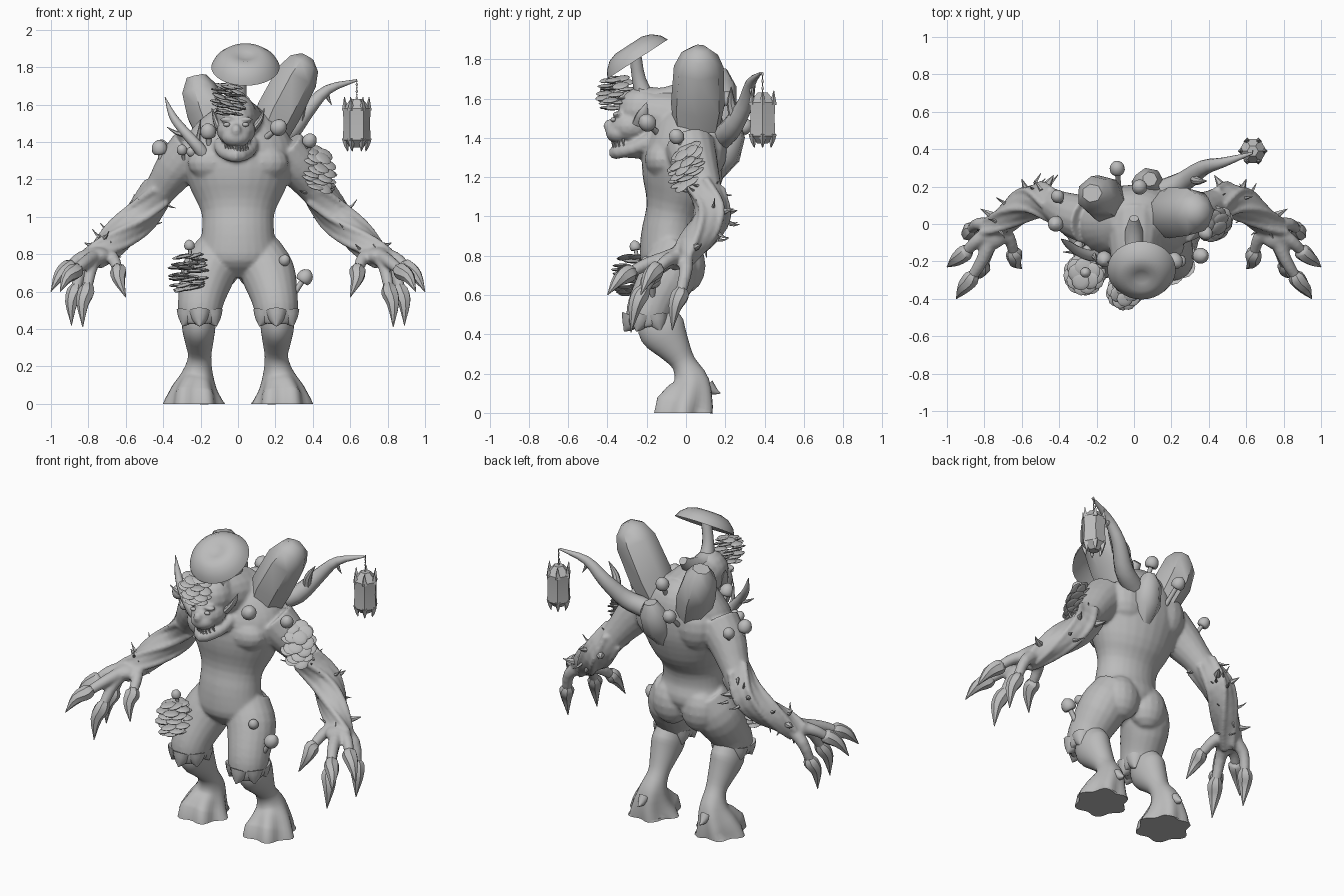
import bpy, bmesh, math, random
from mathutils import Vector, Matrix

random.seed(4)
if "Cube" in bpy.data.objects:
    bpy.data.objects.remove(bpy.data.objects["Cube"])

clay = bpy.data.materials.new("clay_grey")
clay.use_nodes = True
GREY = (0.5, 0.5, 0.5, 1)
clay.diffuse_color = GREY
clay.node_tree.nodes["Principled BSDF"].inputs["Base Color"].default_value = GREY


def finish(bm, name, angle=40):
    """Turn a bmesh into a shaded object."""
    bmesh.ops.recalc_face_normals(bm, faces=bm.faces)
    mesh = bpy.data.meshes.new(name)
    bm.to_mesh(mesh)
    bm.free()
    mesh.materials.append(clay)
    obj = bpy.data.objects.new(name, mesh)
    bpy.context.collection.objects.link(obj)
    bpy.ops.object.select_all(action='DESELECT')
    obj.select_set(True)
    bpy.context.view_layer.objects.active = obj
    bpy.ops.object.shade_smooth_by_angle(angle=math.radians(angle))
    return obj


def sweep(bm, path, segs=16, steps=3, lobes=0, lobe_depth=None):
    """Skin rings along a smoothed path of (x, y, z, rx[, ry])."""
    keys = [Vector(p if len(p) == 5 else (*p, p[3])) for p in path]
    keys = [2 * keys[0] - keys[1]] + keys + [2 * keys[-1] - keys[-2]]
    pts = []
    for a, b, c, d in zip(keys, keys[1:], keys[2:], keys[3:]):
        for i in range(steps):
            t = i / steps
            pts.append(b + (c - a) * t / 2 + (2 * a - 5 * b + 4 * c - d) * t * t / 2
                       + (3 * b - a - 3 * c + d) * t ** 3 / 2)
    pts.append(keys[-2])
    centres = [Vector(p[:3]) for p in pts]
    whole = (centres[-1] - centres[0]).normalized()
    ref = Vector((0, 0, 1)) if abs(whole.y) > .75 else Vector((0, 1, 0))
    rings = []
    for i, p in enumerate(pts):
        tangent = centres[min(i + 1, len(pts) - 1)] - centres[max(i - 1, 0)]
        u = ref.cross(tangent).normalized()
        v = tangent.cross(u).normalized()
        ring = []
        for k in range(segs):
            a = math.tau * k / segs
            wave = 1 + (lobe_depth(centres[i]) * math.cos(lobes * a) if lobes else 0)
            ring.append(bm.verts.new(centres[i] + wave * (u * math.cos(a) * max(p[3], .002)
                                                          + v * math.sin(a) * max(p[4], .002))))
        rings.append(ring)
    for lo, hi in zip(rings, rings[1:]):
        for k in range(segs):
            bm.faces.new((lo[k], lo[k - 1], hi[k - 1], hi[k]))
    bm.faces.new(rings[0])
    bm.faces.new(rings[-1])
    return rings


def blob(bm, centre, size, turn=Matrix(), segs=16):
    m = Matrix.Translation(centre) @ turn.to_4x4() @ Matrix.Diagonal((*size, 1))
    bmesh.ops.create_uvsphere(bm, u_segments=segs, v_segments=segs // 2, radius=1, matrix=m)


def spike(bm, base, tip, radius, segs=6):
    base, tip = Vector(base), Vector(tip)
    mid = base.lerp(tip, .5) + Vector((0, 0, -.1)) * (tip - base).length
    sweep(bm, [(*base, radius), (*mid, radius * .6), (*tip, .001)], segs, 2)


def mirror(points, side):
    return [(p[0] * side, *p[1:]) for p in points]


# Shared limb paths
ARM = [(.24, .02, 1.36, .13), (.33, .05, 1.26, .115), (.425, .1, 1.13, .085), (.52, .13, 1.01, .085),
       (.62, .08, .91, .08), (.71, .01, .83, .066), (.78, -.04, .77, .055)]
PALM = (.73, -.01, .81)
FINGERS = [[(.84, -.09, .78), (.9, -.15, .73), (1.0, -.23, .6)],
           [(.81, -.19, .76), (.87, -.29, .71), (.95, -.4, .6)],
           [(.83, .0, .73), (.87, -.03, .6), (.89, -.07, .42)],
           [(.78, -.14, .74), (.81, -.23, .6), (.83, -.28, .41)],
           [(.67, -.07, .78), (.64, -.16, .71), (.6, -.24, .57)]]

# Body: torso, head, arms and thighs fused into one skin
bm = bmesh.new()
sweep(bm, [(0, -.06, .68, .1, .08), (0, -.07, .78, .21, .16), (0, -.08, .9, .195, .15),
           (0, -.06, 1.02, .195, .145), (0, -.03, 1.14, .25, .19), (0, -.01, 1.28, .3, .215),
           (0, .01, 1.4, .29, .2), (0, .01, 1.5, .22, .17), (0, 0, 1.58, .12, .1)], 28)
sweep(bm, [(0, .06, 1.46, .15), (0, -.08, 1.5, .14), (-.01, -.22, 1.53, .11)])
blob(bm, (-.01, -.22, 1.54), (.11, .125, .12))
blob(bm, (-.01, -.28, 1.46), (.105, .11, .085))
blob(bm, (-.01, -.34, 1.425), (.078, .07, .055))
blob(bm, (-.01, -.39, 1.46), (.028, .03, .035))
blob(bm, (-.01, -.25, 1.335), (.08, .12, .04))
sweep(bm, [(-.09, -.17, 1.39, .045), (-.075, -.27, 1.345, .035), (-.01, -.36, 1.325, .035),
           (.055, -.27, 1.345, .035), (.07, -.17, 1.39, .045)], 10)
for s in (1, -1):
    blob(bm, (-.01 + .05 * s, -.35, 1.52), (.04, .025, .015))
    blob(bm, (.13 * s, -.12, 1.29), (.14, .09, .1))
    blob(bm, (.1 * s, .0, .75), (.12, .1, .14))
    blob(bm, (.14 * s, .11, 1.34), (.13, .1, .15))
    sweep(bm, mirror(ARM, s))
    blob(bm, (PALM[0] * s + .02 * s, PALM[1] - .04, PALM[2] - .02), (.075, .085, .05))
    sweep(bm, mirror([(.1, -.05, .82, .13), (.16, -.09, .7, .145), (.195, -.165, .57, .125),
                      (.205, -.19, .49, .115), (.205, -.185, .44, .1)], s), 20)
    for knuckle, base, tip in FINGERS:
        sweep(bm, mirror([(*PALM, .045), (*knuckle, .035), (*base, .028)], s), 10)
    # Root-like cords wound around the arm
    for k in range(5):
        cord = []
        for i, (x, y, z, r) in enumerate(ARM[2:]):
            a = k * math.tau / 5 + i * .6
            cord.append((x + .7 * r * math.cos(a), y + r * math.sin(a), z + .7 * r * math.cos(a), .02))
        sweep(bm, mirror(cord, s), 8)
body = finish(bm, "body")
remesh = body.modifiers.new("fuse", 'REMESH')
remesh.mode = 'VOXEL'
remesh.voxel_size = .01
remesh.use_smooth_shade = True
soften = body.modifiers.new("soften", 'SMOOTH')
soften.iterations = 4

# Shins with flared, webbed feet standing flat, and ragged knee flaps
for s, side in ((1, "left"), (-1, "right")):
    bm = bmesh.new()
    rings = sweep(bm, mirror([(.235, -.015, 0, .15, .16), (.23, .01, .07, .12, .135), (.215, .025, .16, .082, .095),
                              (.205, -.01, .25, .062, .062), (.207, -.06, .33, .075, .085),
                              (.21, -.12, .42, .09, .12), (.205, -.15, .5, .08, .1)], s), 40, 3, 6,
                  lambda c: .11 * max(0, 1 - c.z / .2))
    for v in rings[0]:
        v.co.z = 0
    for v in rings[1]:
        v.co.z = max(v.co.z, .012)
    spike(bm, (.22 * s, .11, .14), (.22 * s, .175, .1), .035, 8)
    finish(bm, side + "_shin_and_foot", 50)
    bm = bmesh.new()
    for k in range(6):
        a = math.tau * (k + .5) / 6
        dx, dy = math.cos(a), math.sin(a)
        x, y = .205 * s + .075 * dx, -.19 + .08 * dy
        spike(bm, (x, y, .49), (x + .03 * dx, y + .045 * dy, .415), .06, 12)
    finish(bm, side + "_knee_flap")

    # Claws
    bm = bmesh.new()
    for knuckle, base, tip in FINGERS:
        start = Vector(base).lerp(Vector(knuckle), .3)
        mid = Vector(base).lerp(Vector(tip), .4) + Vector((.012, -.01, .01))
        sweep(bm, mirror([(*start, .024), (*base, .045), (*mid, .034), (*tip, .001)], s), 7)
    finish(bm, side + "_claws")

    # Thorns on the arm and elbow
    bm = bmesh.new()
    for x, y, z, r in ARM[2:6]:
        for k in range(5):
            d = Vector((random.uniform(-1, 1), random.uniform(-1, 1), random.uniform(-.4, 1))).normalized()
            c = Vector((x * s, y, z)) + Vector([random.uniform(-.04, .04) for _ in "xyz"])
            spike(bm, c + d * r * .7, c + d * (r + .04), .011, 5)
    spike(bm, (.49 * s, .17, 1.04), (.43 * s, .26, 1.03), .035)
    spike(bm, (.56 * s, .14, 1.03), (.6 * s, .24, 1.04), .03)
    spike(bm, (.73 * s, .03, .85), (.82 * s, .08, .86), .03)
    finish(bm, side + "_thorns")

    # Ear, eye
    bm = bmesh.new()
    sweep(bm, [(-.01 + .09 * s, -.24, 1.47, .02, .035), (.12 * s, -.22, 1.52, .015, .03),
               (.14 * s, -.2, 1.58, .002)], 10)
    finish(bm, side + "_ear")
    bm = bmesh.new()
    blob(bm, (-.01 + .05 * s, -.37, 1.493), (.018, .014, .012))
    finish(bm, side + "_eye")

# Teeth along both jaws
bm = bmesh.new()
for k in range(-4, 5):
    x, y = -.01 + .014 * k, -.375 + .0035 * k * k
    spike(bm, (x, y, 1.4), (x, y, 1.362), .009, 5)
    spike(bm, (x + .006, y + .008, 1.345), (x + .006, y, 1.38), .009, 5)
finish(bm, "teeth")

# Large mushroom on the head
tilt = Matrix.Rotation(math.radians(33), 3, 'X')
bm = bmesh.new()
PROFILE = [(0, .03), (.04, .036), (.08, .05), (.125, .035), (.165, .0), (.183, -.035),
           (.165, -.03), (.11, .0), (.0, .01)]
verts = [bm.verts.new((r, 0, z)) for r, z in PROFILE]
edges = [bm.edges.new(pair) for pair in zip(verts, verts[1:])]
bmesh.ops.spin(bm, geom=verts + edges, axis=(0, 0, 1), cent=(0, 0, 0), angle=math.tau, steps=32)
bmesh.ops.remove_doubles(bm, verts=bm.verts, dist=.0005)
bmesh.ops.transform(bm, matrix=Matrix.Translation((.04, -.265, 1.83)) @ tilt.to_4x4(), verts=bm.verts)
finish(bm, "head_mushroom_cap", 60)
bm = bmesh.new()
sweep(bm, [(0, -.2, 1.58, .055), (.01, -.24, 1.7, .035), (.04, -.26, 1.84, .03)], 12)
finish(bm, "head_mushroom_stem")
bm = bmesh.new()
sweep(bm, [(0, -.24, 1.6, .07), (0, -.13, 1.6, .055), (0, -.04, 1.63, .048), (0, .03, 1.69, .025)], 12)
finish(bm, "nape_horn")


def shelf_cluster(name, centre, normal, width, height, layers):
    """Stacked rings of thin fungus discs."""
    turn = Vector(normal).to_track_quat('Z', 'Y').to_matrix()
    bm = bmesh.new()
    for i in range(layers):
        t = 2 * (i + .5) / layers - 1
        reach = width * math.sqrt(1 - .85 * t * t) * .68
        for k in range(5):
            a = math.tau * (k + i * .38) / 5
            offset = turn @ Vector((reach * math.cos(a), reach * math.sin(a), 0))
            lean = turn @ Matrix.Rotation(random.uniform(-.25, .25), 3, 'X')
            drift = Vector((0, 0, t * height + random.uniform(-.008, .008)))
            blob(bm, Vector(centre) + offset + drift, (width * .48, width * .48, height * .1), lean, 12)
    finish(bm, name)


shelf_cluster("head_fungus", (-.05, -.36, 1.625), (.2, -.1, 1), .09, .085, 6)
shelf_cluster("thigh_fungus", (-.265, -.27, .7), (-.12, -.05, 1), .1, .1, 7)
shelf_cluster("shoulder_fungus", (.43, .0, 1.255), (.35, -.45, .8), .095, .09, 6)

# Small mushrooms: cap position, cap size, and stem foot
SMALL = [((-.42, .0, 1.37), .042, (-.4, .02, 1.24)), ((-.16, -.19, 1.46), .042, (-.15, -.14, 1.34)),
         ((.22, -.2, 1.48), .044, (.12, -.12, 1.4)), ((.385, -.05, 1.41), .038, (.33, 0, 1.32)),
         ((-.41, .15, 1.38), .035, (-.36, .08, 1.26)), ((-.3, -.12, 1.36), .028, (-.28, -.06, 1.27)),
         ((-.09, .3, 1.46), .04, (-.08, .17, 1.34)), ((.03, .2, 1.6), .04, (.03, .13, 1.45)),
         ((.36, -.17, .68), .042, (.28, -.17, .56)), ((.25, -.2, .77), .03, (.22, -.14, .7)),
         ((-.26, -.26, .85), .028, (-.25, -.24, .74)), ((-.25, -.14, 1.35), .026, (-.23, -.08, 1.26))]
for i, (cap, size, foot) in enumerate(SMALL):
    bm = bmesh.new()
    up = (Vector(cap) - Vector(foot)).normalized() * size
    sweep(bm, [(*(Vector(cap) + up * h), size * r) for h, r in
               ((-.8, .8), (-.4, 1), (.2, .95), (.7, .65), (1, .1))], 14, 2)
    sweep(bm, [(*foot, size * .4), (*Vector(cap).lerp(Vector(foot), .5), size * .35), (*cap, size * .35)], 8)
    finish(bm, "small_mushroom_%d" % (i + 1), 60)

# Blunt stones growing from the back
STONES = {"left_stone": [(.13, .05, 1.38, .1, .11), (.21, .06, 1.56, .125, .14), (.31, .065, 1.75, .12, .13),
                         (.35, .07, 1.82, .09, .095), (.37, .075, 1.855, .04, .04)],
          "right_stone": [(-.12, .1, 1.42, .1, .11), (-.17, .14, 1.56, .115, .125), (-.21, .155, 1.68, .1, .105),
                          (-.225, .165, 1.75, .055, .05)],
          "middle_stone": [(.04, .13, 1.17, .03, .03), (.07, .19, 1.31, .09, .09), (.08, .23, 1.42, .08, .075),
                           (.085, .24, 1.48, .04, .04)]}
for name, path in STONES.items():
    bm = bmesh.new()
    sweep(bm, path, 7, 1)
    finish(bm, name, 50)

# Crooked branches
bm = bmesh.new()
sweep(bm, [(.16, .18, 1.4, .06), (.27, .23, 1.45, .055), (.37, .3, 1.57, .042), (.48, .33, 1.68, .026),
           (.635, .38, 1.73, .006)], 12)
sweep(bm, [(.32, .25, 1.5, .03), (.34, .23, 1.58, .022), (.39, .23, 1.66, .002)], 8)
spike(bm, (.47, .33, 1.67), (.5, .34, 1.6), .015)
finish(bm, "left_branch")
bm = bmesh.new()
sweep(bm, [(-.15, -.13, 1.28, .035), (-.21, -.17, 1.37, .032), (-.29, -.15, 1.46, .026), (-.35, -.11, 1.54, .02),
           (-.39, -.08, 1.64, .002)], 10)
spike(bm, (-.28, -.15, 1.44), (-.38, -.15, 1.48), .018)
spike(bm, (-.22, -.16, 1.39), (-.2, -.2, 1.52), .018)
finish(bm, "right_branch")

# Hanging lantern with a spiked rim, and its chain
lx, ly = .635, .39
bm = bmesh.new()
sweep(bm, [(lx, ly, 1.37, .03), (lx, ly, 1.41, .075), (lx, ly, 1.5, .07), (lx, ly, 1.58, .075), (lx, ly, 1.63, .03)], 6, 1)
for k in range(6):
    dx, dy = .06 * math.cos(k * math.pi / 3), .06 * math.sin(k * math.pi / 3)
    spike(bm, (lx + dx, ly + dy, 1.57), (lx + dx * 1.1, ly + dy * 1.1, 1.64), .02, 4)
    spike(bm, (lx + dx, ly + dy, 1.42), (lx + dx * .8, ly + dy * .8, 1.35), .02, 4)
finish(bm, "lantern", 20)
bm = bmesh.new()
for k in range(6):
    blob(bm, (lx, ly, 1.635 + .018 * k), (.006, .003, .011), Matrix.Rotation(k * math.pi / 2, 3, 'Z'), 8)
finish(bm, "lantern_chain")
